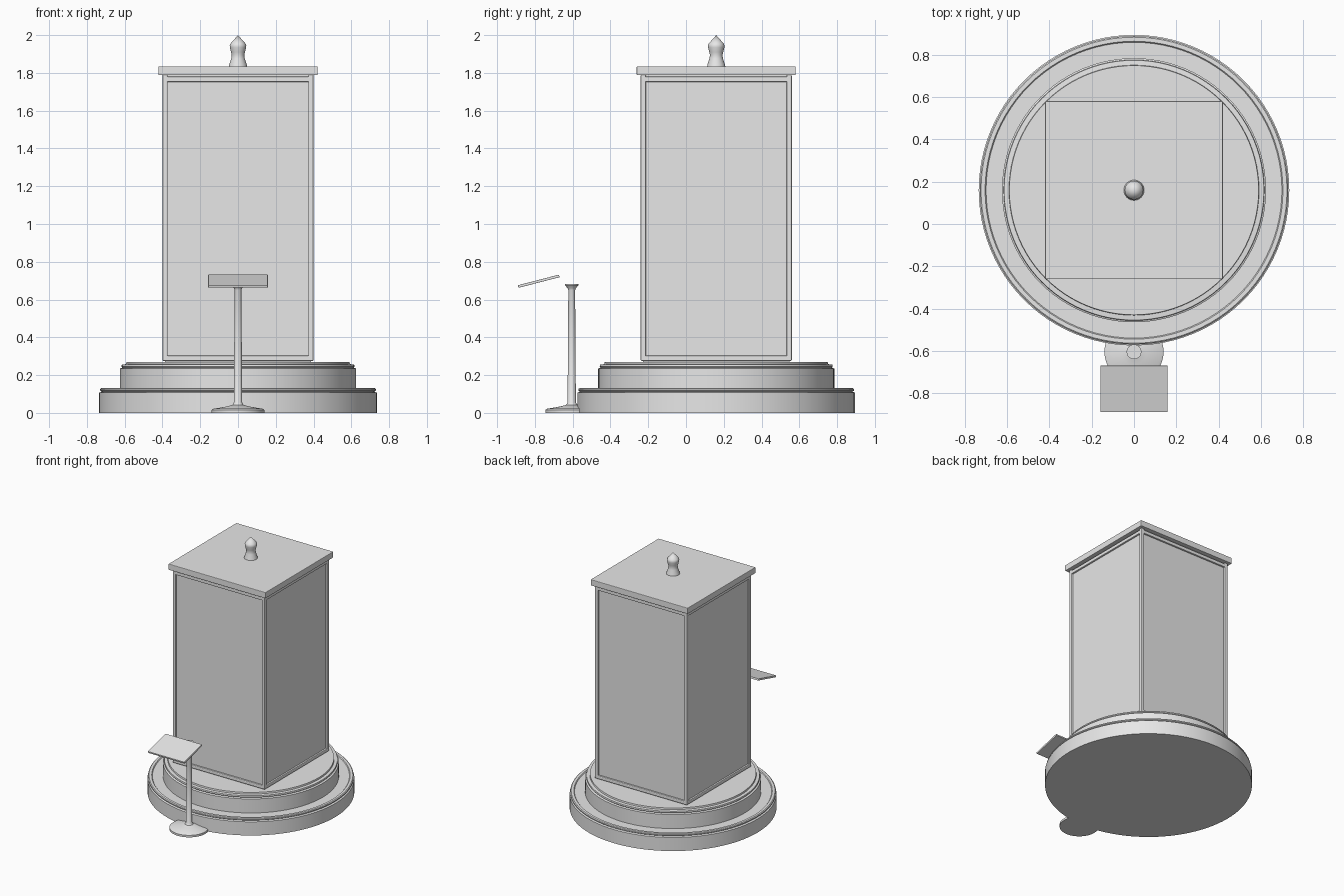
import bpy, math
from mathutils import Vector

cube = bpy.data.objects.get("Cube")
if cube:
    bpy.data.objects.remove(cube, do_unlink=True)

grey = bpy.data.materials.new("light_grey")
grey.use_nodes = True
grey.diffuse_color = (0.8, 0.8, 0.8, 1)
grey.node_tree.nodes["Principled BSDF"].inputs["Base Color"].default_value = (0.8, 0.8, 0.8, 1)

CY = 0.16       # depth of the cabinet axis
STAND_Y = -0.605


def finish(obj, name):
    obj.name = name
    obj.data.materials.append(grey)
    return obj


def lathe(name, profile, y, sides):
    """Revolve (radius, z) points about a vertical axis; both ends close on the axis."""
    verts, faces, rings = [], [], []
    for r, z in profile:
        count = 1 if r == 0 else sides
        rings.append([len(verts) + i for i in range(count)])
        for i in range(count):
            a = 2 * math.pi * i / sides
            verts.append((r * math.cos(a), r * math.sin(a), z))
    for low, high in zip(rings, rings[1:]):
        for i in range(sides):
            j = (i + 1) % sides
            if len(low) == 1:
                faces.append((low[0], high[j], high[i]))
            elif len(high) == 1:
                faces.append((low[i], low[j], high[0]))
            else:
                faces.append((low[i], low[j], high[j], high[i]))
    mesh = bpy.data.meshes.new(name)
    mesh.from_pydata(verts, [], faces)
    obj = bpy.data.objects.new(name, mesh)
    bpy.context.collection.objects.link(obj)
    obj.location.y = y
    bpy.ops.object.select_all(action="DESELECT")
    obj.select_set(True)
    bpy.context.view_layer.objects.active = obj
    bpy.ops.object.shade_smooth_by_angle(angle=math.radians(35))
    return finish(obj, name)


def box(name, size, loc, bevel=0.0, tilt=0.0):
    bpy.ops.mesh.primitive_cube_add(size=1, location=loc)
    obj = bpy.context.object
    obj.scale = size
    bpy.ops.object.transform_apply(location=False, rotation=False, scale=True)
    obj.rotation_euler.x = tilt
    if bevel:
        mod = obj.modifiers.new("soft_edges", "BEVEL")
        mod.width = bevel
        mod.segments = 2
    return finish(obj, name)


# Round stepped plinth
lathe("lower_step", [(0, 0), (0.735, 0), (0.735, 0.107), (0.722, 0.112), (0.73, 0.118),
                     (0.73, 0.126), (0.724, 0.131), (0.705, 0.131), (0.7, 0.125), (0, 0.125)], CY, 96)
lathe("upper_step", [(0, 0.12), (0.625, 0.12), (0.625, 0.235), (0.612, 0.24), (0.617, 0.246),
                     (0.615, 0.256), (0.592, 0.258), (0.59, 0.27), (0, 0.27)], CY, 96)

# Cabinet body with a raised frame along every edge
BOTTOM, TOP, HALF, BAR = 0.275, 1.79, 0.386, 0.028
middle = (BOTTOM + TOP) / 2
box("cabinet_panels", (0.775, 0.775, TOP - 0.27), (0, CY, (0.27 + TOP) / 2))
for sx, side in ((-1, "right"), (1, "left")):
    for sy, end in ((-1, "front"), (1, "back")):
        box(f"{end}_{side}_post", (BAR, BAR, TOP - BOTTOM),
            (sx * HALF, CY + sy * HALF, middle), 0.006)
for z, level in ((BOTTOM + BAR / 2, "bottom"), (TOP - BAR / 2 - 0.01, "top")):
    for s in (-1, 1):
        box(f"{level}_{'back' if s > 0 else 'front'}_rail", (2 * HALF, BAR, BAR),
            (0, CY + s * HALF, z), 0.006)
        box(f"{level}_{'left' if s > 0 else 'right'}_rail", (BAR, 2 * HALF, BAR),
            (s * HALF, CY, z), 0.006)

# Roof slab and finial
box("roof", (0.842, 0.842, 0.047), (0, CY, 1.8115), 0.004)
lathe("finial", [(0, 1.83), (0.049, 1.83), (0.046, 1.845), (0.036, 1.875), (0.033, 1.895),
                 (0.037, 1.91), (0.043, 1.935), (0.044, 1.945), (0.04, 1.955), (0, 2.0)], CY, 32)

# Reading stand
lathe("stand", [(0, 0), (0.14, 0), (0.14, 0.016), (0.13, 0.022), (0.06, 0.034), (0.03, 0.042),
                (0.022, 0.055), (0.018, 0.65), (0.022, 0.66), (0.035, 0.675),
                (0.035, 0.682), (0, 0.682)], STAND_Y, 48)
box("sign_plate", (0.316, 0.225, 0.014), (0, -0.78, 0.697), 0.002, math.radians(14.5))
